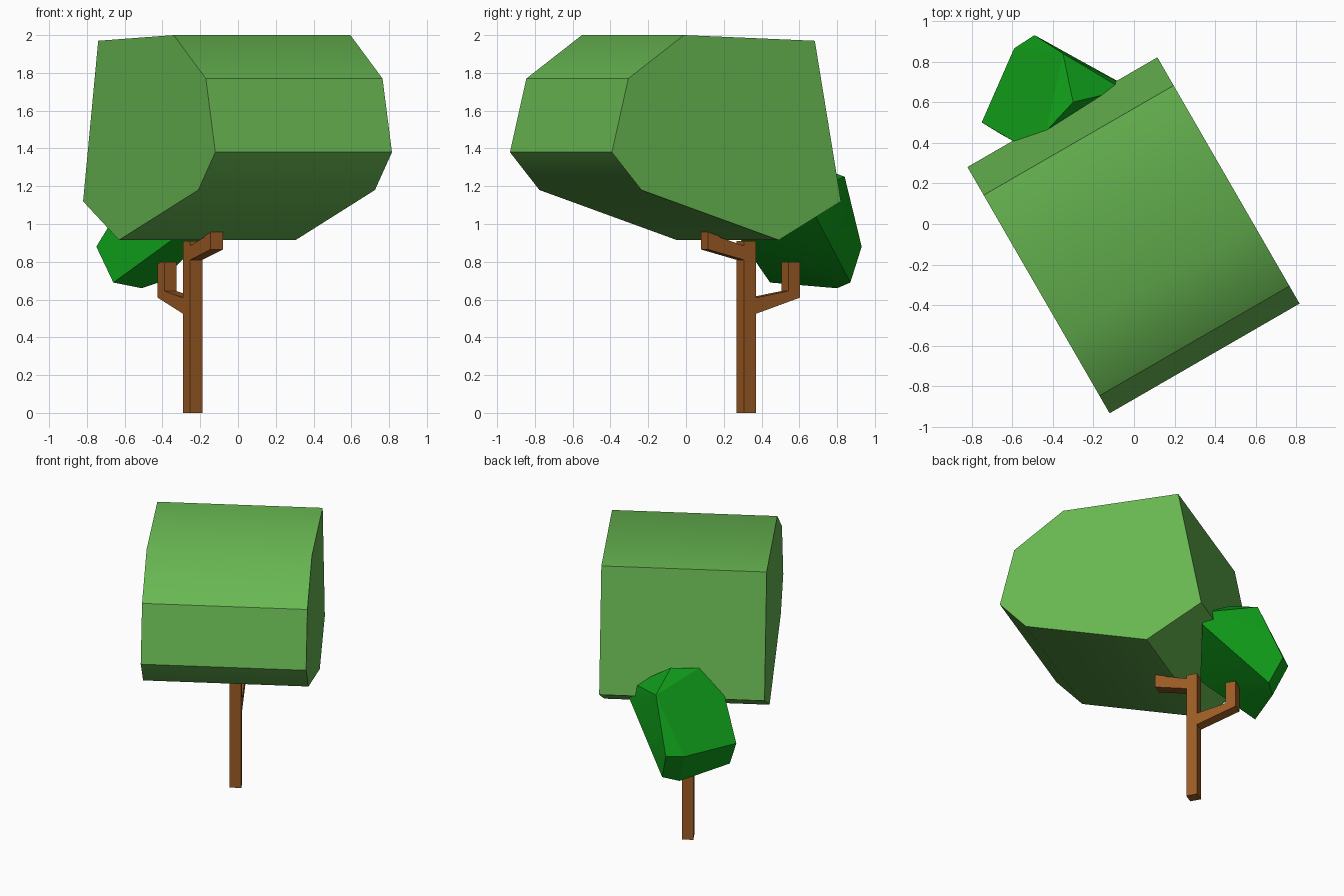
import bpy, bmesh, math
from mathutils import Vector

if "Cube" in bpy.data.objects:
    bpy.data.objects.remove(bpy.data.objects["Cube"])

# Tree's own axes: U runs along the crown, V across it
U = Vector((math.cos(math.radians(30)), math.sin(math.radians(30)), 0))
V = Vector((0.5, -math.cos(math.radians(30)), 0))


def material(name, rgb):
    m = bpy.data.materials.new(name)
    m.diffuse_color = (*rgb, 1)
    m.use_nodes = True
    m.node_tree.nodes["Principled BSDF"].inputs["Base Color"].default_value = m.diffuse_color
    return m


def finish(name, bm, mat, angle=None):
    bmesh.ops.recalc_face_normals(bm, faces=bm.faces[:])
    me = bpy.data.meshes.new(name)
    bm.to_mesh(me)
    bm.free()
    me.materials.append(mat)
    ob = bpy.data.objects.new(name, me)
    bpy.context.collection.objects.link(ob)
    if angle:
        bpy.ops.object.select_all(action='DESELECT')
        ob.select_set(True)
        bpy.context.view_layer.objects.active = ob
        bpy.ops.object.shade_smooth_by_angle(angle=math.radians(angle))
    return ob


def prism(name, profile, u0, u1, mat, angle=None):
    """Extrude a (v, z) outline along U from u0 to u1."""
    bm = bmesh.new()
    face = bm.faces.new([bm.verts.new(U * u0 + V * v + Vector((0, 0, z)))
                         for v, z in profile])
    ext = bmesh.ops.extrude_face_region(bm, geom=[face])
    moved = [g for g in ext['geom'] if isinstance(g, bmesh.types.BMVert)]
    bmesh.ops.translate(bm, verts=moved, vec=U * (u1 - u0))
    return finish(name, bm, mat, angle)


light_leaf = material("light_leaf", (0.14, 0.48, 0.085))
dark_leaf = material("dark_leaf", (0.005, 0.33, 0.01))
bark = material("bark", (0.33, 0.105, 0.018))

# Large crown
prism("large_crown",
      [(-0.493, 1.97), (0.307, 2.0), (0.647, 1.77), (0.747, 1.38),
       (0.567, 1.18), (-0.273, 0.915), (-0.653, 1.12)],
      -0.57, 0.51, light_leaf, 39)

# Trunk with two branches, one outline
t, vc, uc = 0.0375, -0.397, -0.048
outline = [(t, 0), (t, 0.81), (0.255, 0.865), (0.255, 0.97), (0.185, 0.97),
           (0.185, 0.93), (t, 0.885), (t, 0.91), (-t, 0.91), (-t, 0.61),
           (-0.235, 0.645), (-0.235, 0.80), (-0.305, 0.80), (-0.305, 0.61),
           (-t, 0.525), (-t, 0)]
prism("trunk", [(vc + v, z) for v, z in outline], uc - t, uc + t, bark)

# Small crown: convex lump half buried in the large one
lump = [(-.75, .50, .88), (-.59, .865, .88), (-.49, .93, .88),   # widest ring
        (-.66, .445, .69), (-.51, .80, .66), (-.42, .87, .69),   # underside
        (-.35, .84, 1.25), (-.30, .60, 1.34), (-.43, .46, 1.32),  # top
        (-.58, .40, 1.16), (-.05, .66, 1.18), (-.02, .67, 1.07),
        (-.33, .28, .93)]
bm = bmesh.new()
for p in lump:
    bm.verts.new(p)
bmesh.ops.convex_hull(bm, input=bm.verts[:])
bmesh.ops.dissolve_limit(bm, angle_limit=math.radians(5),
                         verts=bm.verts[:], edges=bm.edges[:])
finish("small_crown", bm, dark_leaf, 25)
